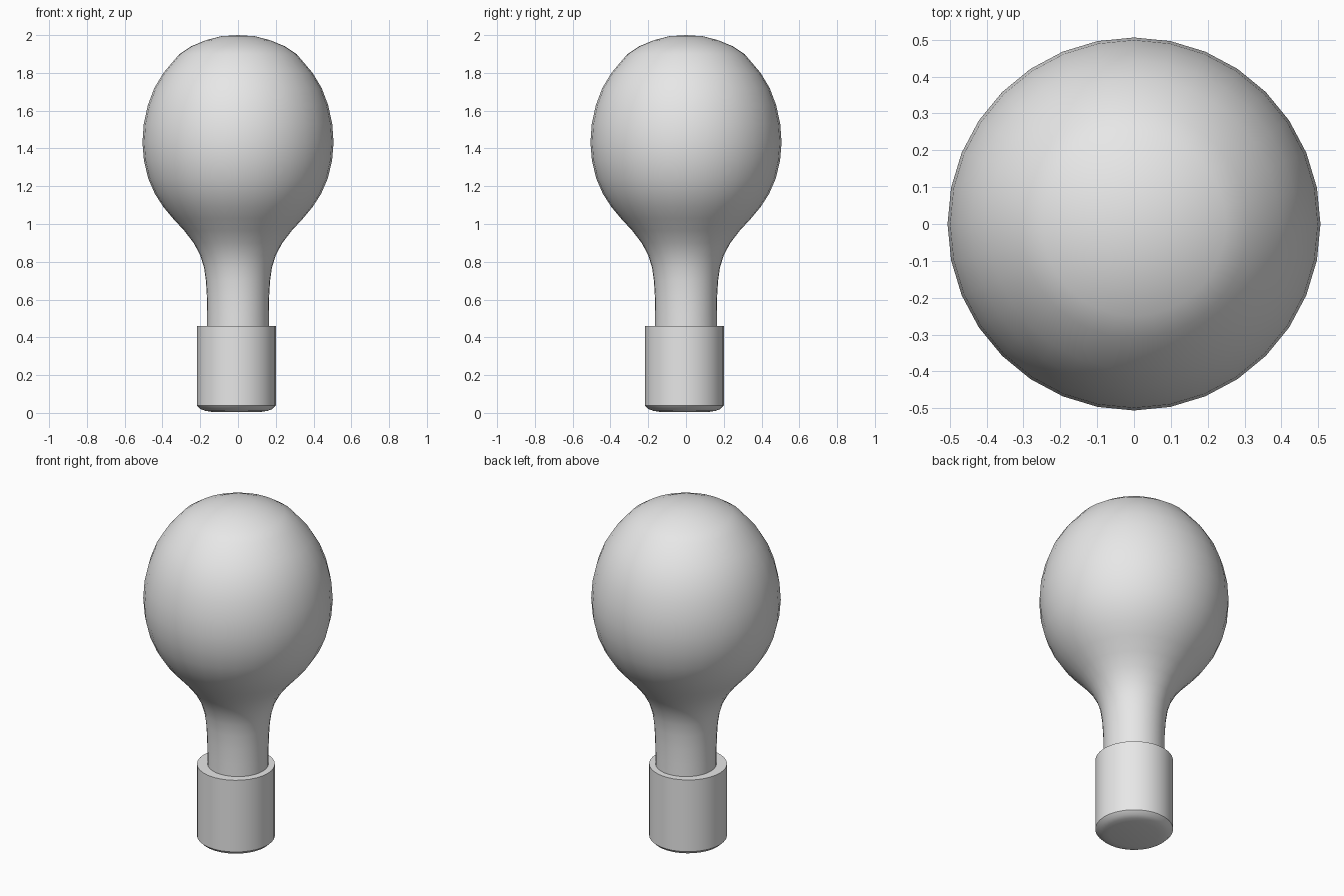
import bpy, bmesh, math

if "Cube" in bpy.data.objects:
    bpy.data.objects.remove(bpy.data.objects["Cube"])

SIDES = 32
grey = bpy.data.materials.new("plain_grey")
grey.diffuse_color = (0.8, 0.8, 0.8, 1)
grey.use_nodes = True
grey.node_tree.nodes["Principled BSDF"].inputs["Base Color"].default_value = grey.diffuse_color


def lathe(name, profile, centre=(0, 0), sharp=40):
    """Spin an (r, z) profile, bottom to top, around the z axis."""
    bm = bmesh.new()
    rings = []
    for r, z in profile:
        if r == 0:
            rings.append([bm.verts.new((0, 0, z))] * SIDES)
        else:
            rings.append([bm.verts.new((r * math.cos(a), r * math.sin(a), z))
                          for a in (2 * math.pi * i / SIDES for i in range(SIDES))])
    for low, high in zip(rings, rings[1:]):
        for i in range(SIDES):
            j = (i + 1) % SIDES
            quad = [low[i], low[j], high[j], high[i]]
            bm.faces.new(list(dict.fromkeys(quad)))
    bmesh.ops.recalc_face_normals(bm, faces=bm.faces)
    mesh = bpy.data.meshes.new(name)
    bm.to_mesh(mesh)
    bm.free()
    mesh.materials.append(grey)
    obj = bpy.data.objects.new(name, mesh)
    obj.location = (centre[0], centre[1], 0)
    bpy.context.collection.objects.link(obj)
    bpy.ops.object.select_all(action='DESELECT')
    obj.select_set(True)
    bpy.context.view_layer.objects.active = obj
    bpy.ops.object.shade_smooth_by_angle(angle=math.radians(sharp))
    return obj


# Glass bulb with its neck
lathe("bulb", [
    (0.163, 0.44), (0.163, 0.53), (0.165, 0.62), (0.17, 0.70), (0.18, 0.77),
    (0.20, 0.835), (0.235, 0.90), (0.285, 0.965), (0.345, 1.03), (0.395, 1.09),
    (0.44, 1.16), (0.475, 1.24), (0.498, 1.335), (0.506, 1.43), (0.499, 1.53),
    (0.477, 1.63), (0.443, 1.72), (0.395, 1.80), (0.31, 1.90), (0.25, 1.94),
    (0.17, 1.973), (0.09, 1.994), (0, 2.0)], sharp=60)

# Cylindrical base cap, set slightly off the bulb's axis
lathe("base", [
    (0, 0.005), (0.13, 0.005), (0.165, 0.011), (0.19, 0.02), (0.208, 0.038),
    (0.208, 0.46), (0, 0.46)], centre=(-0.008, -0.008))
